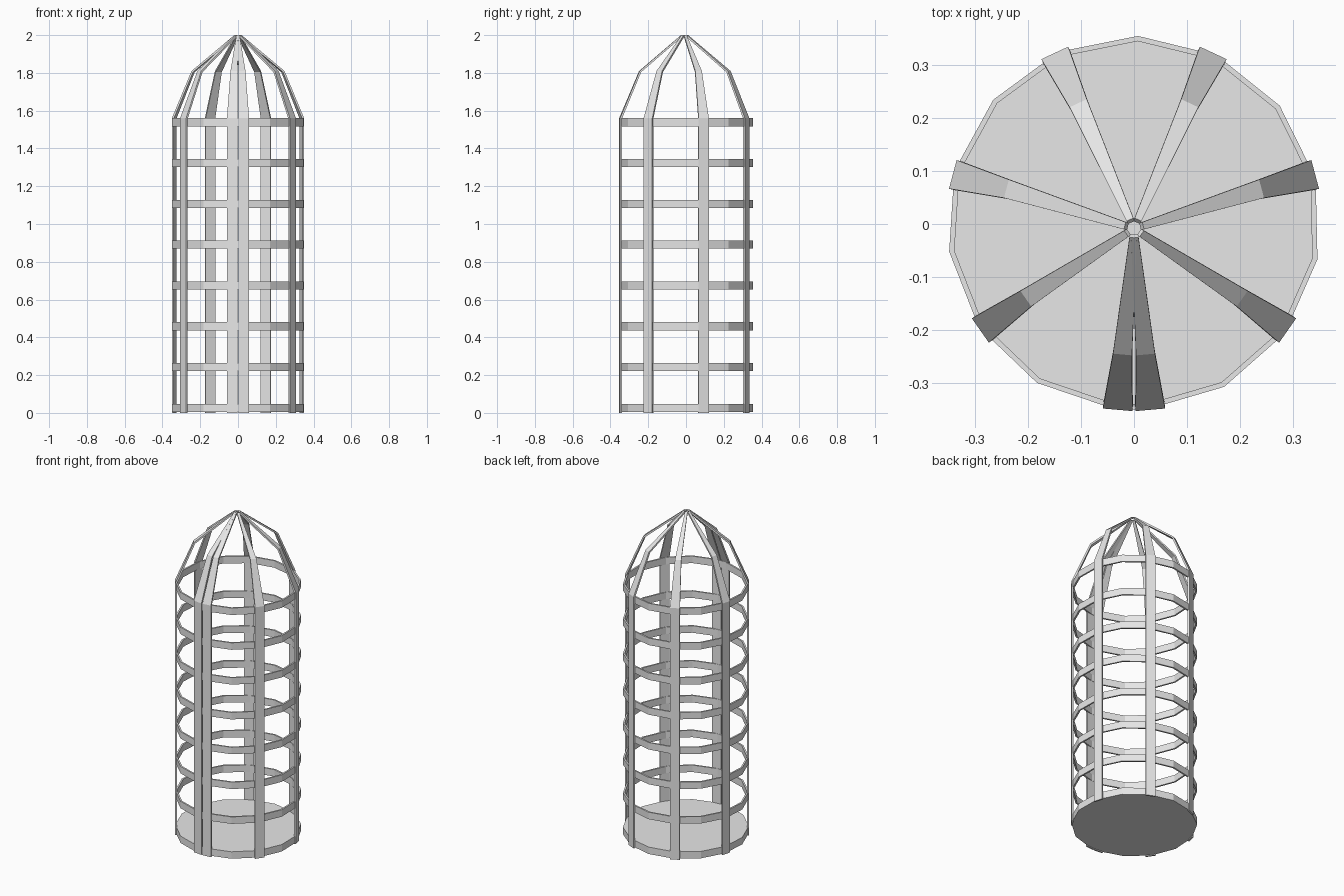
import bpy
import bmesh
from math import cos, sin, radians
from mathutils import Vector

cube = bpy.data.objects.get("Cube")
if cube:
    bpy.data.objects.remove(cube, do_unlink=True)

CENTRE_Y = 0.002
BAR_START, BAR_STEP, BAR_COUNT = -85, 50, 8
RING_START, RING_STEP, RING_SIDES = -86.2, 25, 15
RING_RADIUS, WALL = 0.354, 0.01
RING_HEIGHT, RING_SPACING, RING_COUNT = 0.043, 0.216, 8

grey = bpy.data.materials.new("plain grey")
grey.use_nodes = True
grey.diffuse_color = (0.8, 0.8, 0.8, 1)
grey.node_tree.nodes["Principled BSDF"].inputs["Base Color"].default_value = (0.8, 0.8, 0.8, 1)


def finish(name, bm):
    bmesh.ops.recalc_face_normals(bm, faces=bm.faces)
    mesh = bpy.data.meshes.new(name)
    bm.to_mesh(mesh)
    bm.free()
    mesh.materials.append(grey)
    obj = bpy.data.objects.new(name, mesh)
    bpy.context.collection.objects.link(obj)
    return obj


def polygon(bm, radius, z):
    """Hoop outline with one short closing side at the front."""
    verts = []
    for i in range(RING_SIDES):
        a = radians(RING_START + RING_STEP * i)
        verts.append(bm.verts.new((radius * cos(a), CENTRE_Y + radius * sin(a), z)))
    return verts


def bridge(bm, first, second):
    n = len(first)
    for i in range(n):
        j = (i + 1) % n
        bm.faces.new((first[i], first[j], second[j], second[i]))


# Solid floor plate
bm = bmesh.new()
low = polygon(bm, RING_RADIUS, 0.005)
high = polygon(bm, RING_RADIUS, 0.005 + RING_HEIGHT)
bridge(bm, low, high)
bm.faces.new(low)
bm.faces.new(high)
finish("floor_plate", bm)

# Flat hoops up the wall
for k in range(1, RING_COUNT):
    bm = bmesh.new()
    z = 0.005 + RING_SPACING * k
    inner = RING_RADIUS - WALL
    loops = [polygon(bm, r, h) for r, h in (
        (RING_RADIUS, z), (RING_RADIUS, z + RING_HEIGHT),
        (inner, z + RING_HEIGHT), (inner, z))]
    for i in range(4):
        bridge(bm, loops[i], loops[(i + 1) % 4])
    finish(f"hoop_{k}", bm)

# Bar stations: outer radius, height, inner radius, inner height, width
STATIONS = [
    (0.355, 0.0, 0.345, 0.0, 0.056),
    (0.355, 1.56, 0.345, 1.557, 0.056),
    (0.25, 1.81, 0.242, 1.804, 0.036),
    (0.018, 2.0, 0.012, 1.992, 0.014),
]

# Tapered bars that bend inward to the peak
for k in range(BAR_COUNT):
    a = radians(BAR_START + BAR_STEP * k)
    out = Vector((cos(a), sin(a), 0))
    side = Vector((-sin(a), cos(a), 0))
    bm = bmesh.new()
    sections = []
    for r, z, r_in, z_in, width in STATIONS:
        # the peak leans slightly to the front
        base = Vector((0, CENTRE_Y if z < 1.9 else -0.008, 0))
        half = side * width / 2
        sections.append([bm.verts.new(base + out * rad + s * half + Vector((0, 0, h)))
                         for rad, h, s in ((r, z, -1), (r, z, 1), (r_in, z_in, 1), (r_in, z_in, -1))])
    for first, second in zip(sections, sections[1:]):
        bridge(bm, first, second)
    bm.faces.new(sections[0])
    bm.faces.new(sections[-1])
    finish(f"bar_{k + 1}", bm)
